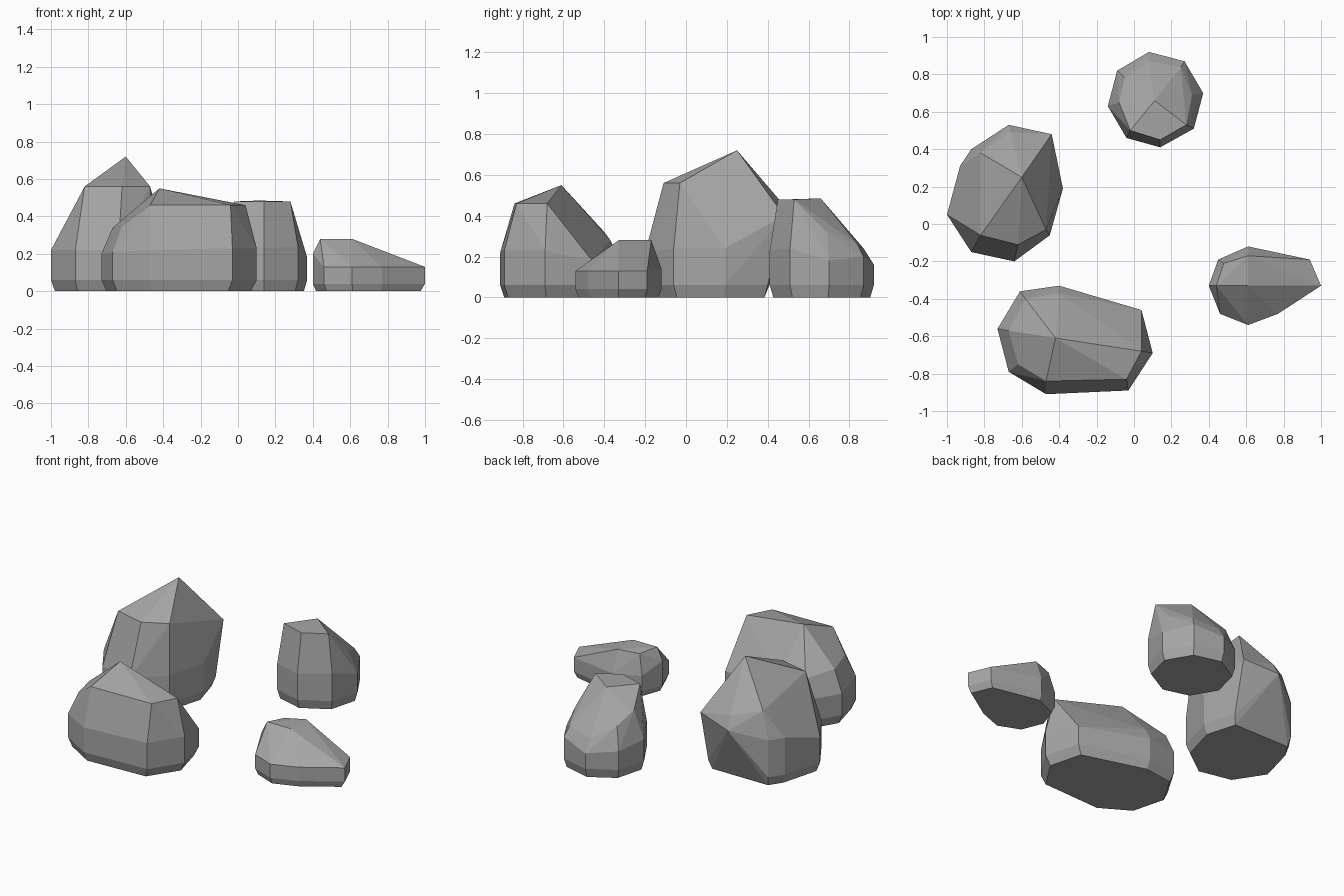
import bpy, bmesh, math

stone = bpy.data.materials.new("grey stone")
stone.diffuse_color = (0.38, 0.38, 0.38, 1)


def rock(name, outline, upper, chamfer=0.93, low=0.06, back_limit=9.0):
    """Faceted boulder: tucked base, upright wall of given outline, upper corners."""
    cx = sum(p[0] for p in outline) / len(outline)
    cy = sum(p[1] for p in outline) / len(outline)
    pts = list(upper)
    for x, y, z in outline:
        yl = min(y, back_limit)
        pts.append((x, y, z))                      # wall top
        pts.append((x, yl, low))                   # wall bottom
        pts.append((cx + (x - cx) * chamfer, cy + (yl - cy) * chamfer, 0))
    bm = bmesh.new()
    for p in pts:
        bm.verts.new(p)
    out = bmesh.ops.convex_hull(bm, input=bm.verts[:])
    loose = [v for v in bm.verts if not v.link_faces]
    bmesh.ops.delete(bm, geom=loose, context='VERTS')
    # merge nearly coplanar triangles into broad facets
    bmesh.ops.dissolve_limit(bm, angle_limit=math.radians(4),
                             verts=bm.verts[:], edges=bm.edges[:])
    bmesh.ops.recalc_face_normals(bm, faces=bm.faces[:])
    me = bpy.data.meshes.new(name)
    bm.to_mesh(me)
    bm.free()
    me.materials.append(stone)
    bpy.context.collection.objects.link(bpy.data.objects.new(name, me))


# tall boulder, leaning towards the back
rock("tall_rock",
     [(-0.67, 0.53, 0.36), (-0.44, 0.48, 0.40), (-0.38, 0.19, 0.24),
      (-0.45, -0.06, 0.24), (-0.64, -0.20, 0.22), (-0.87, -0.15, 0.22),
      (-1.0, 0.05, 0.22), (-0.93, 0.31, 0.30), (-0.87, 0.40, 0.30)],
     [(-0.60, 0.25, 0.72), (-0.82, -0.06, 0.56), (-0.62, -0.11, 0.56),
      (-0.47, -0.03, 0.56), (-0.82, 0.38, 0.47), (-0.66, 0.49, 0.44)],
     back_limit=0.40)

# long boulder at the front
rock("long_rock",
     [(-0.73, -0.56, 0.20), (-0.61, -0.36, 0.20), (-0.40, -0.33, 0.20),
      (0.04, -0.46, 0.18), (0.10, -0.69, 0.23), (-0.03, -0.89, 0.23),
      (-0.47, -0.91, 0.22), (-0.67, -0.79, 0.21)],
     [(-0.42, -0.61, 0.55), (-0.47, -0.84, 0.46), (-0.04, -0.83, 0.46),
      (0.04, -0.68, 0.46), (-0.62, -0.75, 0.35), (-0.67, -0.57, 0.34),
      (-0.58, -0.40, 0.32), (-0.40, -0.37, 0.28)])

# round boulder at the back
rock("round_rock",
     [(0.08, 0.92, 0.16), (0.27, 0.87, 0.20), (0.37, 0.70, 0.18),
      (0.32, 0.51, 0.24), (0.14, 0.41, 0.23), (-0.04, 0.46, 0.23),
      (-0.14, 0.63, 0.20), (-0.09, 0.82, 0.18)],
     [(0.11, 0.66, 0.485), (0.14, 0.45, 0.48), (-0.02, 0.50, 0.48),
      (0.28, 0.53, 0.48), (0.31, 0.69, 0.32), (0.25, 0.84, 0.26),
      (-0.08, 0.65, 0.38), (-0.05, 0.78, 0.32), (0.08, 0.87, 0.24)])

# low wedge shaped stone
rock("low_rock",
     [(0.40, -0.33, 0.20), (0.46, -0.48, 0.13), (0.61, -0.54, 0.13),
      (0.77, -0.48, 0.13), (1.0, -0.33, 0.13), (0.94, -0.19, 0.13),
      (0.61, -0.12, 0.14), (0.45, -0.19, 0.14)],
     [(0.44, -0.33, 0.28), (0.61, -0.33, 0.28), (0.61, -0.17, 0.28),
      (0.48, -0.21, 0.27), (0.86, -0.21, 0.17)],
     low=0.04)
